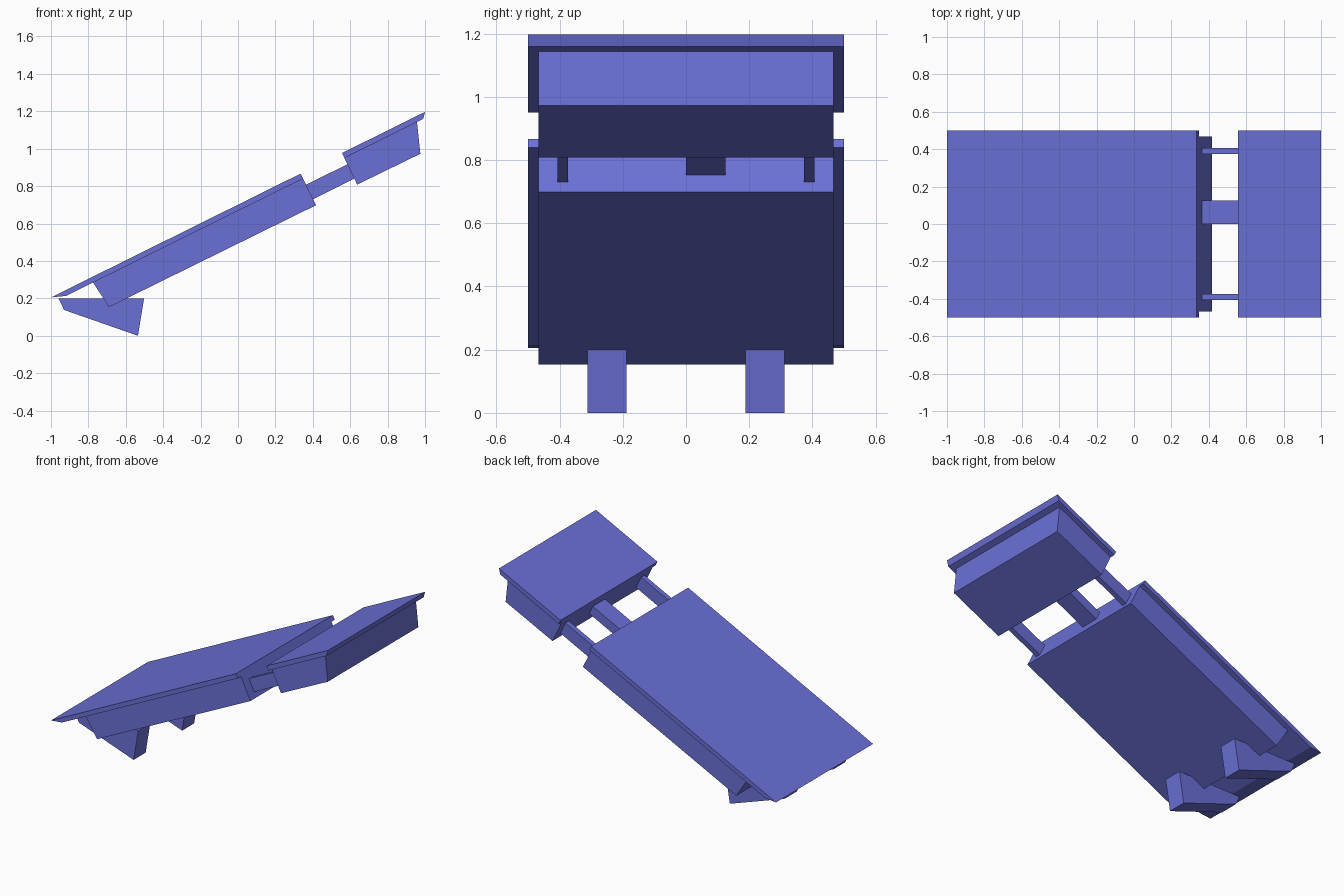
import bpy, bmesh

cube = bpy.data.objects.get("Cube")
if cube:
    bpy.data.objects.remove(cube, do_unlink=True)

# Single violet-blue colour
COLOUR = (0.147, 0.162, 0.675, 1)
mat = bpy.data.materials.new("violet_blue")
mat.use_nodes = True
mat.diffuse_color = COLOUR
mat.node_tree.nodes["Principled BSDF"].inputs["Base Color"].default_value = COLOUR


def slab(name, profile, y0, y1):
    """Extrude a side profile of (x, z) points from y0 to y1."""
    bm = bmesh.new()
    face = bm.faces.new([bm.verts.new((x, y0, z)) for x, z in profile])
    out = bmesh.ops.extrude_face_region(bm, geom=[face])
    moved = [v for v in out["geom"] if isinstance(v, bmesh.types.BMVert)]
    bmesh.ops.translate(bm, vec=(0, y1 - y0, 0), verts=moved)
    bmesh.ops.recalc_face_normals(bm, faces=bm.faces)
    mesh = bpy.data.meshes.new(name)
    bm.to_mesh(mesh)
    bm.free()
    mesh.materials.append(mat)
    obj = bpy.data.objects.new(name, mesh)
    bpy.context.collection.objects.link(obj)
    return obj


# Long sloping lower section: thin lid over a narrower body
slab("lower_lid", [(-1, 0.205), (0.335, 0.867), (0.348, 0.84), (-0.92, 0.213)], -0.5, 0.5)
slab("lower_body", [(-0.775, 0.285), (0.348, 0.84), (0.417, 0.698), (-0.69, 0.153)], -0.467, 0.467)

# Short raised upper section
slab("upper_lid", [(0.556, 0.977), (1, 1.197), (0.99, 1.159), (0.569, 0.95)], -0.5, 0.5)
slab("upper_body", [(0.569, 0.95), (0.957, 1.143), (0.975, 0.973), (0.637, 0.808)], -0.467, 0.467)

# Bars joining the two sections
slab("centre_bar", [(0.363, 0.807), (0.585, 0.917), (0.612, 0.864), (0.39, 0.753)], 0, 0.125)
for side, y in (("left", 0.373), ("right", -0.407)):
    slab(side + "_bar", [(0.363, 0.807), (0.585, 0.917), (0.622, 0.84), (0.401, 0.73)], y, y + 0.034)

# Wedge feet under the low end
for side, y in (("left", 0.188), ("right", -0.312)):
    slab(side + "_foot", [(-0.96, 0.2), (-0.502, 0.2), (-0.535, 0), (-0.93, 0.138)], y, y + 0.124)
